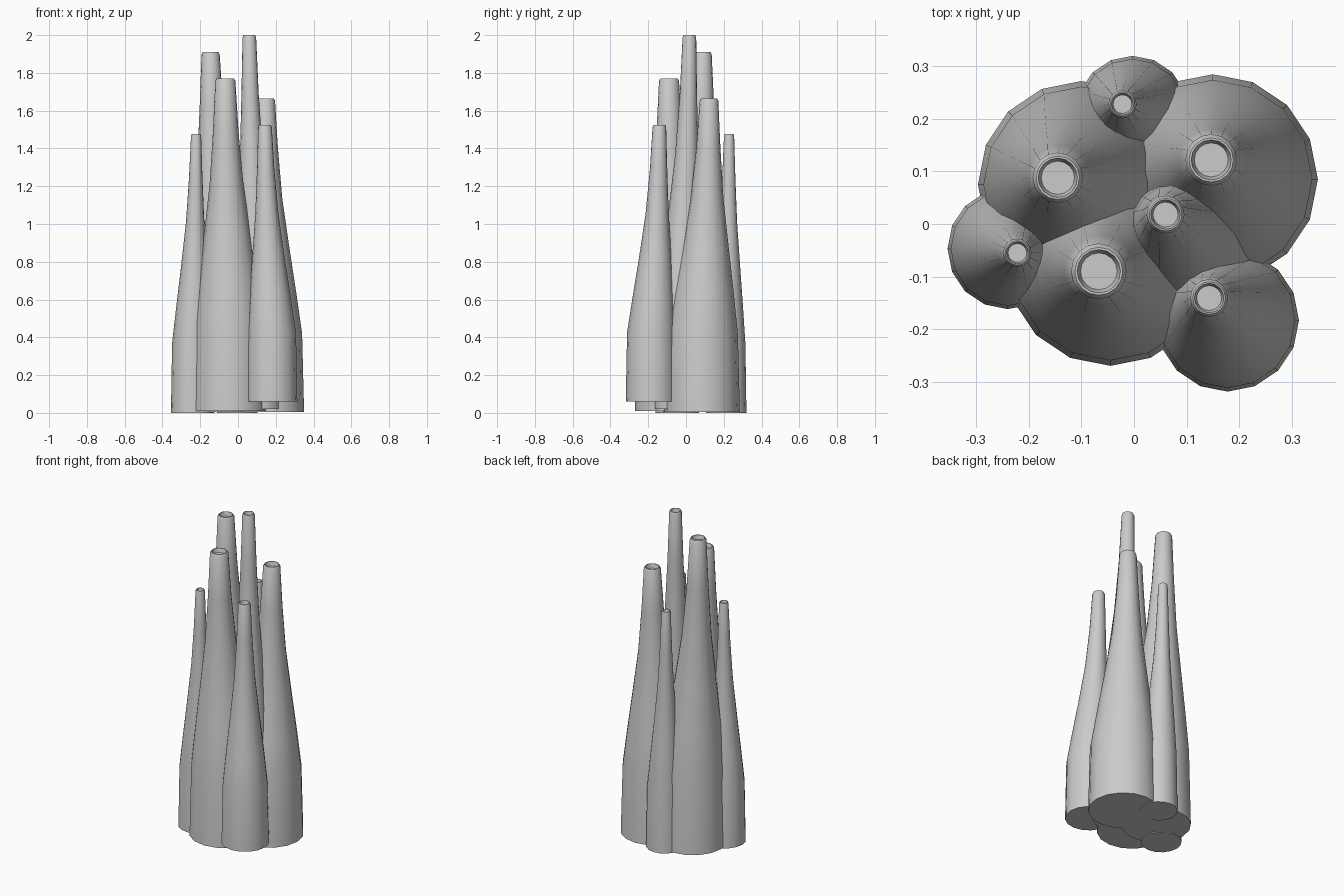
import bpy, bmesh
from math import cos, sin, tau, radians

if "Cube" in bpy.data.objects:
    bpy.data.objects.remove(bpy.data.objects["Cube"])

SIDES = 16
# height fraction, radius blend (1 = base radius, 0 = tip radius), lean towards the tip
PROFILE = [(0, 1, 0), (.25, .93, 0), (.38, .73, .23), (.52, .50, .48),
           (.68, .25, .72), (.84, .10, .9)]


def tube(name, base, radius, tip, tip_radius, z0, z1):
    """Tapered leaning tube with a bevelled lip and a shallow recess on top."""
    h = z1 - z0
    rings = []
    for t, k, lean in PROFILE:
        rings.append((base[0] + (tip[0] - base[0]) * lean,
                      base[1] + (tip[1] - base[1]) * lean,
                      z0 + h * t, tip_radius + (radius - tip_radius) * k))
    # lip, rim and recess
    for r, dz in ((1, .012), (.86, 0), (.78, 0), (.66, .025)):
        rings.append((tip[0], tip[1], z1 - dz, tip_radius * r))

    bm = bmesh.new()
    loops = [[bm.verts.new((x + r * cos(tau * i / SIDES),
                            y + r * sin(tau * i / SIDES), z))
              for i in range(SIDES)] for x, y, z, r in rings]
    for a, b in zip(loops, loops[1:]):
        for i in range(SIDES):
            j = (i + 1) % SIDES
            bm.faces.new((a[i], a[j], b[j], b[i]))
    bm.faces.new(loops[0][::-1])
    bm.faces.new(loops[-1])
    mesh = bpy.data.meshes.new(name)
    bm.to_mesh(mesh)
    bm.free()
    obj = bpy.data.objects.new(name, mesh)
    bpy.context.collection.objects.link(obj)
    bpy.ops.object.select_all(action='DESELECT')
    obj.select_set(True)
    bpy.context.view_layer.objects.active = obj
    bpy.ops.object.shade_smooth_by_angle(angle=radians(30))


# Three wide tubes
tube("back_left_tube", (-.10, .075), .197, (-.145, .088), .048, .005, 1.91)
tube("back_right_tube", (.15, .085), .20, (.147, .122), .049, .004, 1.665)
tube("front_tube", (-.045, -.07), .20, (-.067, -.09), .053, .010, 1.77)
# Tallest centre tube and the short front right one
tube("centre_tube", (.10, -.035), .135, (.06, .018), .036, .02, 2.0)
tube("front_right_tube", (.178, -.183), .136, (.143, -.141), .036, .06, 1.525)
# Two thin outer tubes
tube("left_thin_tube", (-.24, -.047), .115, (-.222, -.055), .027, 0, 1.477)
tube("back_thin_tube", (-.003, .213), .107, (-.022, .228), .027, 0, 1.477)
